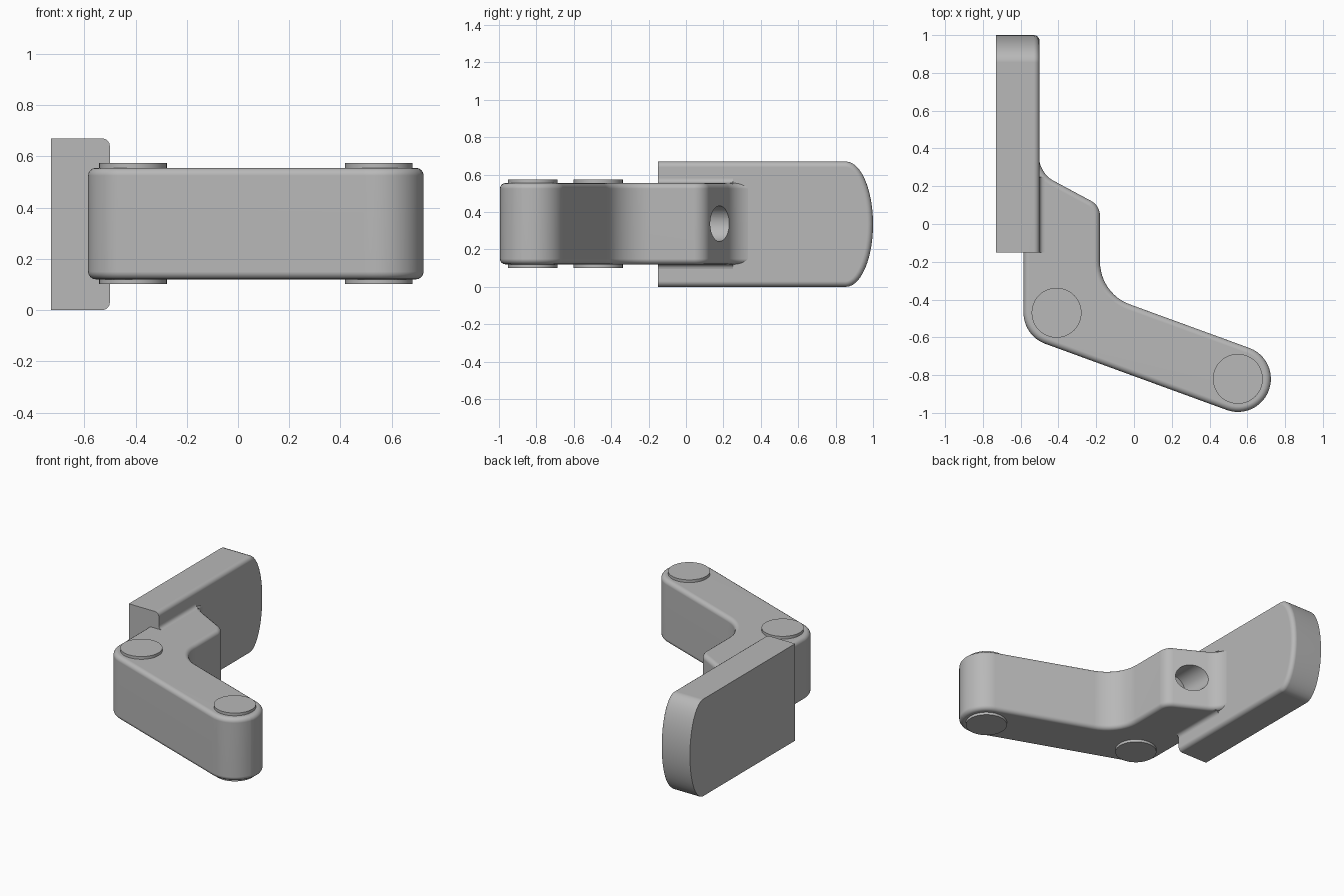
import bpy, bmesh, math
from mathutils import Vector

cube = bpy.data.objects.get("Cube")
if cube:
    bpy.data.objects.remove(cube, do_unlink=True)

GREY = (0.48, 0.48, 0.48, 1)
grey = bpy.data.materials.new("plain_grey")
grey.use_nodes = True
grey.diffuse_color = GREY
grey.node_tree.nodes["Principled BSDF"].inputs["Base Color"].default_value = GREY


def rounded(corners, steps=12):
    """Closed outline from (x, y, radius) corners."""
    out = []
    for i, (x, y, r) in enumerate(corners):
        p = Vector((x, y))
        if r == 0:
            out.append(p)
            continue
        a = (Vector(corners[i - 1][:2]) - p).normalized()
        b = (Vector(corners[(i + 1) % len(corners)][:2]) - p).normalized()
        half = a.angle(b) / 2
        centre = p + (a + b).normalized() * r / math.sin(half)
        start = p + a * r / math.tan(half) - centre
        end = p + b * r / math.tan(half) - centre
        sweep = start.angle(end)
        for k in range(steps + 1):
            t = k / steps
            out.append(centre + (start * math.sin((1 - t) * sweep)
                                 + end * math.sin(t * sweep)) / math.sin(sweep))
    return out


def prism(name, points, offset, rim=None, width=0.03):
    """Extrude 3D points by offset, then round the edges picked by rim."""
    bm = bmesh.new()
    face = bm.faces.new([bm.verts.new(p) for p in points])
    new = bmesh.ops.extrude_face_region(bm, geom=[face], use_keep_orig=True)["geom"]
    bmesh.ops.translate(bm, vec=offset,
                        verts=[v for v in new if isinstance(v, bmesh.types.BMVert)])
    bmesh.ops.recalc_face_normals(bm, faces=bm.faces)
    if rim:
        bmesh.ops.bevel(bm, geom=[e for e in bm.edges if rim(*e.verts)], offset=width,
                        segments=4, profile=0.5, affect='EDGES', clamp_overlap=False)
    mesh = bpy.data.meshes.new(name)
    bm.to_mesh(mesh)
    bm.free()
    ob = bpy.data.objects.new(name, mesh)
    bpy.context.collection.objects.link(ob)
    mesh.materials.append(grey)
    return ob


def activate(ob):
    bpy.ops.object.select_all(action='DESELECT')
    ob.select_set(True)
    bpy.context.view_layer.objects.active = ob


def smooth(ob):
    activate(ob)
    bpy.ops.object.shade_smooth_by_angle(angle=math.radians(35))
    ob.modifiers.new("even_normals", 'WEIGHTED_NORMAL').keep_sharp = True


# Mounting plate: square front end, bowed back end, rounded inner edge
MID, INNER, OUTER, FRONT = 0.335, -0.5, -0.73, -0.15
side = [(FRONT, 0), (FRONT, 2 * MID)]
for k in range(25):
    a = math.pi / 2 - math.pi * k / 24
    side.append((0.855 + 0.145 * math.cos(a), MID + MID * math.sin(a)))
plate = prism("mounting_plate", [(OUTER, y, z) for y, z in side],
              Vector((INNER - OUTER, 0, 0)),
              lambda a, b: min(a.co.x, b.co.x) > INNER - 0.001
              and max(a.co.y, b.co.y) > FRONT + 0.001)
smooth(plate)

# Bent arm with rounded ends and soft upper and lower rims
LOW, HIGH = 0.12, 0.555
outline = rounded([(-0.585, 0.37, 0), (-0.585, -0.592, 0.175), (0.654, -1.044, 0.174),
                   (0.774, -0.716, 0.174), (-0.18, -0.368, 0.24), (-0.18, 0.097, 0.09),
                   (-0.503, 0.27, 0.15), (-0.503, 0.37, 0)])
arm = prism("bent_arm", [(p.x, p.y, LOW) for p in outline], Vector((0, 0, HIGH - LOW)),
            lambda a, b: abs(a.co.z - b.co.z) < 0.001)

# Blind screw hole in the slanted face
bpy.ops.mesh.primitive_cylinder_add(vertices=40, radius=0.095, depth=0.5,
                                    location=(-0.335, 0.25, 0.338),
                                    rotation=(math.pi / 2, 0, 0))
cutter = bpy.context.object
cutter.name = "hole_cutter"
cutter.hide_render = True
cutter.data.materials.append(grey)
cut = arm.modifiers.new("screw_hole", 'BOOLEAN')
cut.operation = 'DIFFERENCE'
cut.solver = 'EXACT'
cut.object = cutter
activate(arm)
bpy.ops.object.modifier_apply(modifier=cut.name)
bpy.data.objects.remove(cutter, do_unlink=True)
smooth(arm)

# Small concave fillets where the arm meets the plate
R = 0.025
for name, z, s in (("upper_fillet", HIGH, 1), ("lower_fillet", LOW, -1)):
    curve = [(INNER + R - R * math.sin(t), z + s * (R - R * math.cos(t)))
             for t in (math.pi / 2 * k / 5 for k in range(6))]
    section = [(INNER - 0.01, z - s * 0.01), (INNER + R, z - s * 0.01)] + curve
    section.append((INNER - 0.01, z + s * R))
    smooth(prism(name, [(x, FRONT, h) for x, h in section], Vector((0, 0.4, 0))))

# Pivot pins standing slightly proud of the arm
for name, x, y in (("inner_pin", -0.41, -0.47), ("outer_pin", 0.55, -0.82)):
    bpy.ops.mesh.primitive_cylinder_add(vertices=48, radius=0.132, depth=0.472,
                                        location=(x, y, 0.338))
    pin = bpy.context.object
    pin.name = name
    pin.data.materials.append(grey)
    smooth(pin)
